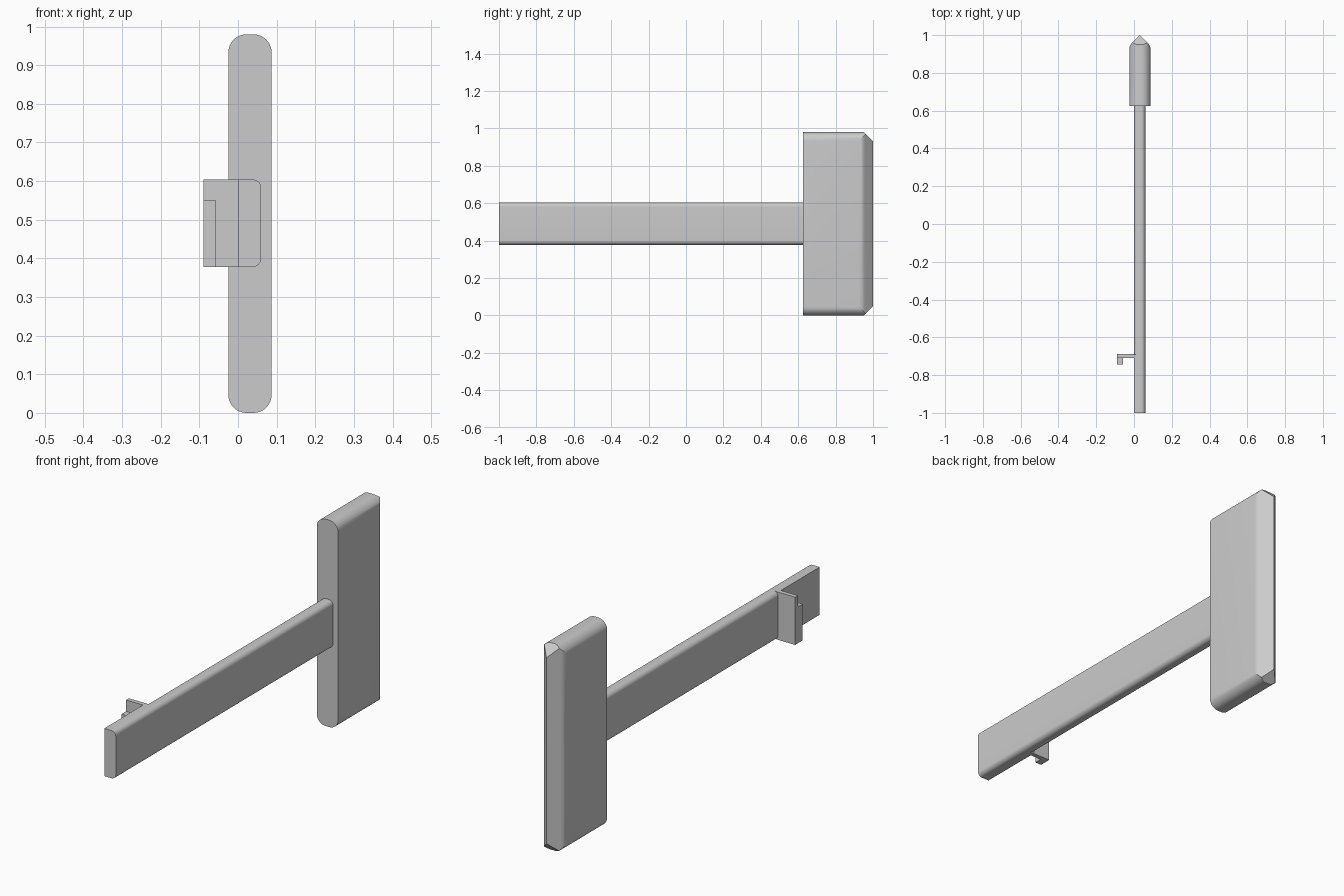
import bpy, bmesh, math
from mathutils import Vector

if "Cube" in bpy.data.objects:
    bpy.data.objects.remove(bpy.data.objects["Cube"])

grey = bpy.data.materials.new("plain grey")
grey.diffuse_color = (0.6, 0.6, 0.6, 1)
grey.use_nodes = True
grey.node_tree.nodes["Principled BSDF"].inputs["Base Color"].default_value = grey.diffuse_color


def finish(name, bm, smooth=True):
    bmesh.ops.recalc_face_normals(bm, faces=bm.faces[:])
    me = bpy.data.meshes.new(name)
    bm.to_mesh(me)
    bm.free()
    ob = bpy.data.objects.new(name, me)
    bpy.context.collection.objects.link(ob)
    me.materials.append(grey)
    if smooth:
        bpy.ops.object.select_all(action='DESELECT')
        ob.select_set(True)
        bpy.context.view_layer.objects.active = ob
        bpy.ops.object.shade_smooth_by_angle(angle=math.radians(25))
    return ob


def bar(x0, x1, z0, z1, y0, y1, r_left, r_right, seg=10):
    """Prism along y with rounded left and right corners."""
    corners = [(x1, z1, -1, -1, r_right, 0), (x0, z1, 1, -1, r_left, 90),
               (x0, z0, 1, 1, r_left, 180), (x1, z0, -1, 1, r_right, 270)]
    pts = []
    for x, z, sx, sz, r, start in corners:
        if r == 0:
            pts.append((x, z))
            continue
        for i in range(seg + 1):
            a = math.radians(start + 90 * i / seg)
            pts.append((x + sx * r + r * math.cos(a), z + sz * r + r * math.sin(a)))
    bm = bmesh.new()
    face = bm.faces.new([bm.verts.new((x, y0, z)) for x, z in pts])
    ext = bmesh.ops.extrude_face_region(bm, geom=[face], use_keep_orig=True)
    moved = [v for v in ext["geom"] if isinstance(v, bmesh.types.BMVert)]
    bmesh.ops.translate(bm, verts=moved, vec=(0, y1 - y0, 0))
    return bm


def slice_off(bm, point, normal):
    """Cut away everything in front of a plane and close the hole."""
    res = bmesh.ops.bisect_plane(bm, geom=bm.verts[:] + bm.edges[:] + bm.faces[:], dist=1e-6,
                                 plane_co=point, plane_no=normal, clear_outer=True)
    rim = [e for e in res["geom_cut"] if isinstance(e, bmesh.types.BMEdge) and e.is_boundary]
    if rim:
        bmesh.ops.edgeloop_fill(bm, edges=rim)


# Head: rounded slab with a wedge-shaped back edge
cx, half, r = 0.031, 0.056, 0.047
head = bar(cx - half, cx + half, 0, 0.98, 0.625, 1.0, r, r)
yc = 1.0 - half - r * math.tan(math.radians(22.5))
for side in (-1, 1):
    centre = Vector((cx + side * (half - r), yc, 0))
    for i in range(1, 7):
        a = math.radians(45 * i / 6)
        n = Vector((side * math.cos(a), math.sin(a), 0))
        slice_off(head, centre + n * r, n)
# Bevelled top and bottom of the wedge
slice_off(head, Vector((0, 0.95, 0.98)), Vector((0, 1, 1)).normalized())
slice_off(head, Vector((0, 0.95, 0)), Vector((0, 1, -1)).normalized())
finish("head", head)

# Arm: rounded all round behind the hook, square on the left in front of it
finish("arm_rear", bar(0, 0.06, 0.378, 0.604, -0.69, 0.625, 0.022, 0.022))
finish("arm_front", bar(0, 0.06, 0.378, 0.604, -1.0, -0.69, 0, 0.022))

# Hook: side plate and its shorter lip
finish("hook_plate", bar(-0.089, 0, 0.378, 0.604, -0.71, -0.689, 0, 0), False)
finish("hook_lip", bar(-0.089, -0.057, 0.378, 0.55, -0.745, -0.71, 0, 0), False)
